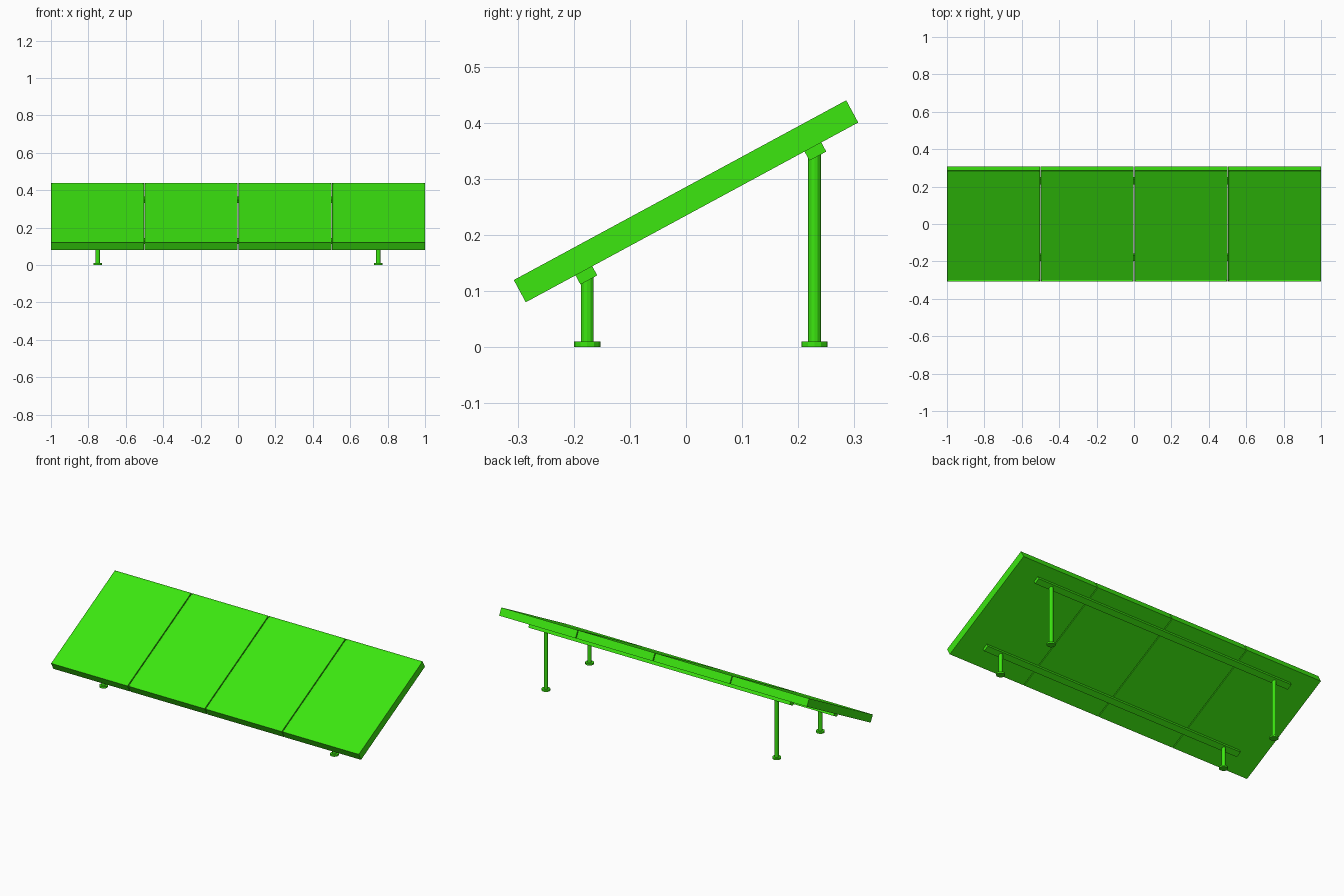
import bpy, bmesh, math
from mathutils import Matrix

if "Cube" in bpy.data.objects:
    bpy.data.objects.remove(bpy.data.objects["Cube"])

TILT = Matrix.Translation((0, 0, 0.26)) @ Matrix.Rotation(math.radians(28.4), 4, 'X')
LENGTH, THICK, GAP = 0.6735, 0.045, 0.005

green = bpy.data.materials.new("green")
green.diffuse_color = (0.045, 0.8, 0.005, 1)
green.use_nodes = True
green.node_tree.nodes["Principled BSDF"].inputs["Base Color"].default_value = green.diffuse_color


def finish(name, bm):
    mesh = bpy.data.meshes.new(name)
    bm.to_mesh(mesh)
    bm.free()
    mesh.materials.append(green)
    obj = bpy.data.objects.new(name, mesh)
    bpy.context.collection.objects.link(obj)
    return obj


def box(bm, size, loc):
    bmesh.ops.create_cube(bm, size=1, matrix=Matrix.Translation(loc) @ Matrix.Diagonal((*size, 1)))


def cylinder(bm, radius, z0, z1, x, y):
    bmesh.ops.create_cone(bm, cap_ends=True, segments=12, radius1=radius, radius2=radius,
                          depth=z1 - z0, matrix=Matrix.Translation((x, y, (z0 + z1) / 2)))


# Four framed panels with slightly recessed glass
width = (2 - 3 * GAP) / 4
for i in range(4):
    bm = bmesh.new()
    box(bm, (width, LENGTH, THICK), ((i - 1.5) * (width + GAP), 0, 0))
    bm.faces.ensure_lookup_table()
    top = max(bm.faces, key=lambda f: f.calc_center_median().z)
    bmesh.ops.inset_individual(bm, faces=[top], thickness=0.009)
    bmesh.ops.translate(bm, verts=top.verts, vec=(0, 0, -0.004))
    bmesh.ops.transform(bm, matrix=TILT, verts=bm.verts)
    finish(f"panel_{i + 1}", bm)

# Cross rails under the panels, and legs with round feet
for side, along, leg_y, leg_top in (("front", -0.219, -0.176, 0.127), ("rear", 0.245, 0.229, 0.347)):
    bm = bmesh.new()
    box(bm, (1.7, 0.034, 0.019), (0, along, -THICK / 2 - 0.009))
    bmesh.ops.transform(bm, matrix=TILT, verts=bm.verts)
    finish(f"{side}_rail", bm)
    for label, x in (("left", -0.75), ("right", 0.75)):
        bm = bmesh.new()
        cylinder(bm, 0.0115, 0.005, leg_top, x, leg_y)
        finish(f"{side}_{label}_leg", bm)
        bm = bmesh.new()
        cylinder(bm, 0.0235, 0, 0.01, x, leg_y)
        finish(f"{side}_{label}_foot", bm)
